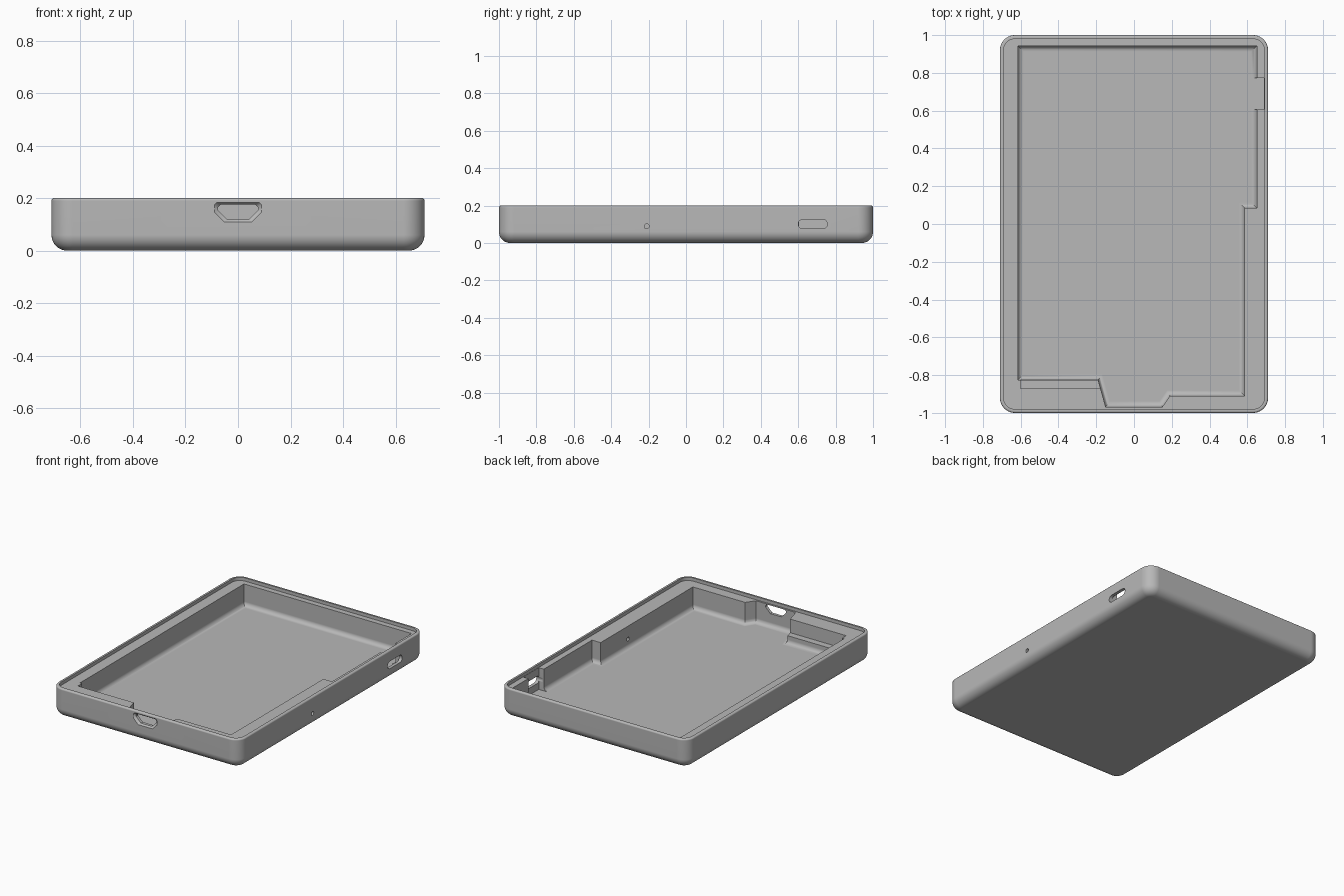
import bpy, bmesh, math
from mathutils import Vector

if "Cube" in bpy.data.objects:
    bpy.data.objects.remove(bpy.data.objects["Cube"])

HALF_X, HALF_Y, HEIGHT = 0.71, 1.0, 0.2
CORNER, BOTTOM_R, TOP_R = 0.08, 0.06, 0.01
LIP, LEDGE_Z = 0.02, 0.178
FLOOR_Z, FILLET = 0.03, 0.03

grey = bpy.data.materials.new("plain grey")
grey.use_nodes = True
colour = (0.48, 0.48, 0.48, 1)
grey.diffuse_color = colour
grey.node_tree.nodes["Principled BSDF"].inputs["Base Color"].default_value = colour


def loft(name, rings):
    """Skin a stack of equal-length point rings and cap both ends."""
    bm = bmesh.new()
    loops = [[bm.verts.new(p) for p in ring] for ring in rings]
    count = len(loops[0])
    for a, b in zip(loops, loops[1:]):
        for i in range(count):
            j = (i + 1) % count
            bm.faces.new((a[i], a[j], b[j], b[i]))
    bm.faces.new(loops[0])
    bm.faces.new(loops[-1])
    bmesh.ops.recalc_face_normals(bm, faces=bm.faces)
    mesh = bpy.data.meshes.new(name)
    bm.to_mesh(mesh)
    bm.free()
    mesh.materials.append(grey)
    obj = bpy.data.objects.new(name, mesh)
    bpy.context.collection.objects.link(obj)
    return obj


def rounded_rect(hx, hy, r, steps=10):
    pts = []
    for k, (sx, sy) in enumerate([(1, 1), (-1, 1), (-1, -1), (1, -1)]):
        for i in range(steps + 1):
            a = (k + i / steps) * math.pi / 2
            pts.append((sx * (hx - r) + r * math.cos(a), sy * (hy - r) + r * math.sin(a)))
    return pts


def offset_inward(pts, d):
    """Mitred inward offset of a counter-clockwise outline."""
    out = []
    for i, p in enumerate(pts):
        p = Vector(p)
        e1 = (p - Vector(pts[i - 1])).normalized()
        e2 = (Vector(pts[(i + 1) % len(pts)]) - p).normalized()
        n1, n2 = Vector((-e1.y, e1.x)), Vector((-e2.y, e2.x))
        out.append(p + (n1 + n2) * d / (1 + n1.dot(n2)))
    return out


def box(name, x0, x1, y0, y1, z0, z1):
    base = [(x0, y0), (x1, y0), (x1, y1), (x0, y1)]
    return loft(name, [[(x, y, z) for x, y in base] for z in (z0, z1)])


def arc(r, steps=8):
    """Inset and height pairs of a quarter round, from flat to upright."""
    angles = [i / steps * math.pi / 2 for i in range(steps + 1)]
    return [(r - r * math.sin(a), r - r * math.cos(a)) for a in angles]


# Outer shell with rounded underside, rounded rim and a recessed ledge
profile = arc(BOTTOM_R)
profile += [(inset, HEIGHT - z) for inset, z in reversed(arc(TOP_R, 4))]
profile += [(LIP, HEIGHT), (LIP, LEDGE_Z)]
case = loft("case_tray", [
    [(x, y, z) for x, y in rounded_rect(HALF_X - d, HALF_Y - d, CORNER - d)]
    for d, z in profile])

# Main cavity with a stepped outline and a filleted floor
outline = [(-0.615, -0.825), (-0.19, -0.825), (-0.15, -0.968), (0.15, -0.968),
           (0.19, -0.91), (0.585, -0.91), (0.585, 0.085), (0.65, 0.085),
           (0.65, 0.943), (-0.615, 0.943)]
levels = [(d, FLOOR_Z + z) for d, z in arc(FILLET)] + [(0, 0.3)]
cutters = [loft("cavity_cutter", [
    [(p.x, p.y, z) for p in offset_inward(outline, d)] for d, z in levels])]

# Step beside the port and notch behind the side button
cutters.append(box("step_cutter", -0.6, -0.15, -0.87, -0.8, 0.085, 0.3))
cutters.append(box("button_notch_cutter", 0.6, 0.688, 0.605, 0.772, FLOOR_Z, 0.3))


# Front port: clipped outline with a chamfered mouth
def port_ring(y, w, z0, z1):
    c, t = 0.036, 0.01
    half = [(w - c, z0), (w, z0 + c), (w, z1 - t), (w - t, z1)]
    return [(x, y, z) for x, z in half + [(-x, z) for x, z in reversed(half)]]


cutters.append(loft("port_cutter", [
    port_ring(-1.02, 0.09, 0.11, 0.184), port_ring(-1, 0.09, 0.11, 0.184),
    port_ring(-0.988, 0.077, 0.119, 0.175), port_ring(-0.94, 0.077, 0.119, 0.175)]))


# Side openings: button slot and pinhole
def side_cutter(name, y, z, half_len, r, x0):
    ring = []
    for i in range(24):
        a = (i + 0.5) / 24 * math.tau
        shift = math.copysign(half_len - r, math.cos(a))
        ring.append((y + shift + r * math.cos(a), z + r * math.sin(a)))
    return loft(name, [[(x, u, v) for u, v in ring] for x in (x0, 0.75)])


cutters.append(side_cutter("button_slot_cutter", 0.678, 0.101, 0.078, 0.025, 0.66))
cutters.append(side_cutter("pinhole_cutter", -0.21, 0.089, 0.013, 0.013, 0.55))

# Carve the openings, then discard the cutters
bpy.context.view_layer.objects.active = case
case.select_set(True)
for cutter in cutters:
    mod = case.modifiers.new(cutter.name, "BOOLEAN")
    mod.operation = "DIFFERENCE"
    mod.solver = "EXACT"
    mod.object = cutter
    bpy.ops.object.modifier_apply(modifier=mod.name)
    bpy.data.objects.remove(cutter)

# Smooth fillets with flat broad faces
bpy.ops.object.shade_smooth_by_angle(angle=math.radians(35))
weighted = case.modifiers.new("Weighted Normals", "WEIGHTED_NORMAL")
weighted.keep_sharp = True
